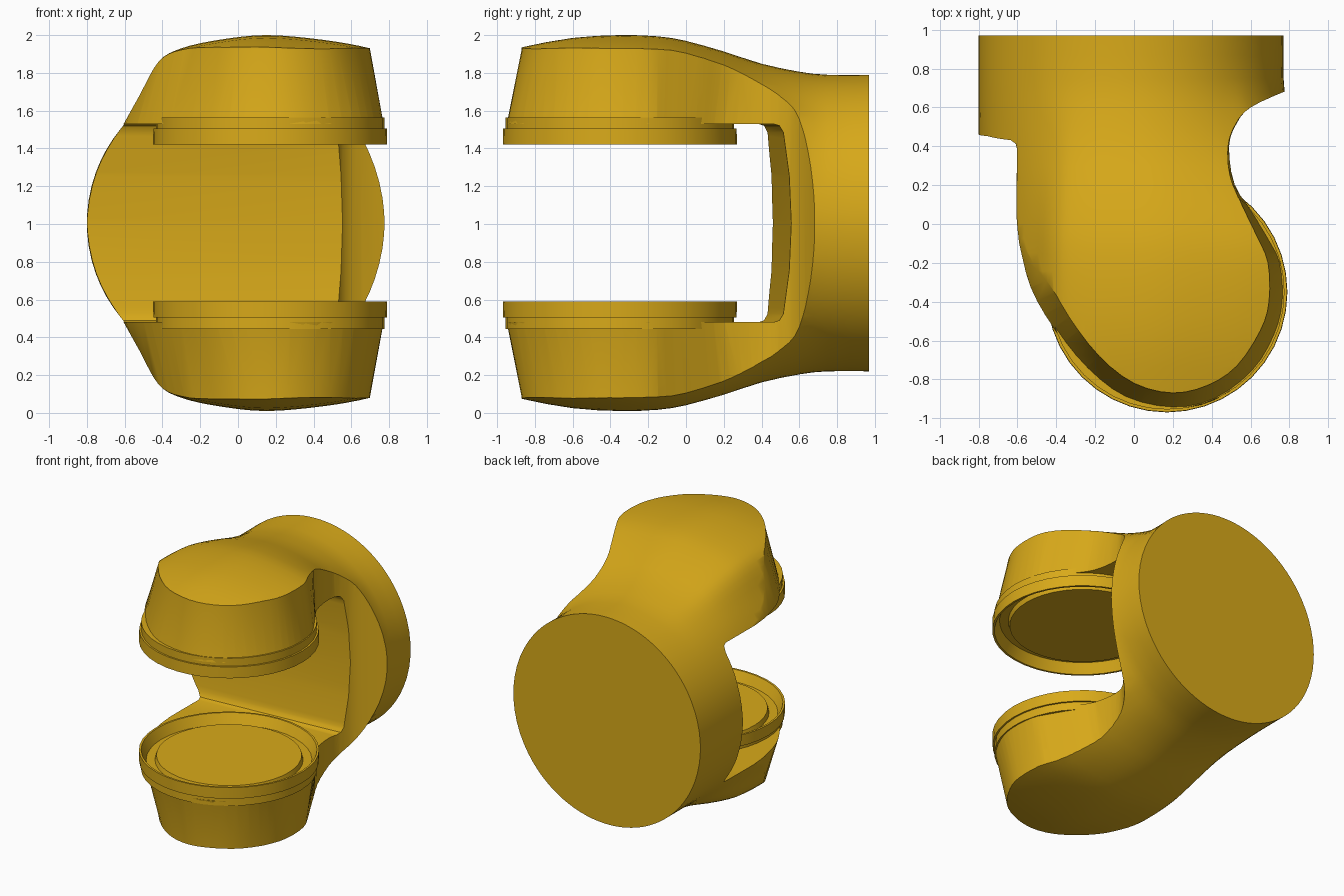
import bpy, bmesh, math
from mathutils import Vector

if "Cube" in bpy.data.objects:
    bpy.data.objects.remove(bpy.data.objects["Cube"])

CZ = 1.005  # height of the mirror plane between the two arms
gold = bpy.data.materials.new("gold")
gold.diffuse_color = (0.69, 0.40, 0.01, 1)
gold.use_nodes = True
gold.node_tree.nodes["Principled BSDF"].inputs["Base Color"].default_value = gold.diffuse_color


def smooth(pts, n):
    """Catmull-Rom resampling of an open polyline."""
    out = []
    for i in range(len(pts) - 1):
        p0, p1, p2, p3 = (Vector(pts[min(max(k, 0), len(pts) - 1)]) for k in range(i - 1, i + 3))
        for j in range(n):
            t = j / n
            out.append(0.5 * (2 * p1 + (p2 - p0) * t + (2 * p0 - 5 * p1 + 4 * p2 - p3) * t * t
                              + (3 * p1 - p0 - 3 * p2 + p3) * t ** 3))
    return out + [Vector(pts[-1])]


def loft(name, rings):
    """Closed solid through equal-length rings, capped at both ends."""
    bm = bmesh.new()
    vs = [[bm.verts.new(p) for p in r] for r in rings]
    n = len(vs[0])
    for a, b in zip(vs, vs[1:]):
        for i in range(n):
            bm.faces.new((a[i], a[(i + 1) % n], b[(i + 1) % n], b[i]))
    bm.faces.new(vs[0])
    bm.faces.new(vs[-1])
    bmesh.ops.recalc_face_normals(bm, faces=bm.faces)
    me = bpy.data.meshes.new(name)
    bm.to_mesh(me)
    bm.free()
    ob = bpy.data.objects.new(name, me)
    bpy.context.collection.objects.link(ob)
    me.materials.append(gold)
    return ob


def shade(ob, angle=30):
    bpy.ops.object.select_all(action='DESELECT')
    ob.select_set(True)
    bpy.context.view_layer.objects.active = ob
    bpy.ops.object.shade_smooth_by_angle(angle=math.radians(angle))


def boolean(ob, cutter, op):
    bpy.context.view_layer.objects.active = ob
    m = ob.modifiers.new(op, 'BOOLEAN')
    m.object, m.operation, m.solver = cutter, op, 'EXACT'
    bpy.ops.object.modifier_apply(modifier=m.name)
    bpy.data.objects.remove(cutter)


# Body: round at the back, swelling into the domed arms at the front
half = smooth([(-.8, 0), (-.74, .27), (-.62, .5), (-.52, .68), (-.42, .855), (-.3, .925), (-.1, .97),
               (.15, .995), (.45, .97), (.70, .925), (.95, .85), (1.0, .4), (1.0, 0)], 4)
tall = half + [Vector((p.x, -p.y)) for p in half[-2:0:-1]]
stations = smooth([(-1.1, 1, .87), (-.87, 1, .935), (-.6, 1, .985), (-.35, 1, 1), (-.15, .97, 1), (0, .86, 1),
                   (.2, .6, 1), (.4, .29, 1), (.6, .08, 1), (.75, 0, 1), (.97, 0, 1)], 2)
rings = []
for y, t, s in stations:
    ring = []
    for p in tall:
        a = math.atan2(p.y, p.x)
        c = Vector((-.015 + .785 * math.cos(a), .785 * math.sin(a)))
        q = c.lerp(Vector((p.x, p.y * s)), t)
        ring.append((q.x, y, CZ + q.y))
    rings.append(ring)
body = loft("forked_body", rings)

# Plan outline, wide near the gap and narrower at the dome rims
wide = smooth([(.9, 1.1), (.9, .73), (.77, .68), (.6, .6), (.53, .52), (.49, .4), (.52, .2), (.62, .05),
               (.70, -.08), (.76, -.2), (.775, -.4), (.73, -.58), (.62, -.76), (.42, -.91), (.2, -.955),
               (-.05, -.9), (-.25, -.75), (-.42, -.54), (-.54, -.33), (-.6, -.1), (-.64, .1),
               (-.9, .45), (-.9, 1.1)], 3)
rim = smooth([(.9, 1.1), (.9, .73), (.77, .68), (.6, .6), (.52, .52), (.48, .4), (.49, .25), (.56, .08),
              (.63, -.06), (.69, -.2), (.695, -.4), (.65, -.55), (.53, -.73), (.38, -.83), (.2, -.87),
              (0, -.82), (-.18, -.68), (-.33, -.48), (-.42, -.28), (-.47, -.1), (-.55, .1),
              (-.9, .45), (-.9, 1.1)], 3)
levels = [(rim, -1.1), (rim, -.92), (wide, -.495), (wide, .495), (rim, .92), (rim, 1.1)]
plan = loft("plan_cutter", [[(p.x, p.y, CZ + z) for p in o] for o, z in levels])
boolean(body, plan, 'INTERSECT')

# Open gap between the arms, its back wall slightly slanted
top = [(-1.3, .525), (.37, .525), (.40, .515), (.42, .48), (.45, .25)]
gap_profile = top + [(.46, 0)] + [(y, -z) for y, z in reversed(top)]
gap = loft("gap_cutter", [[(x, y + .072 * (x + .8), CZ + z) for y, z in gap_profile] for x in (-1.2, 1.2)])
boolean(body, gap, 'DIFFERENCE')
shade(body)

# Facing ring seats, each a raised rim around a groove and a flat disc
SEAT = [(.02, -.47), (.02, -.56), (.605, -.56), (.605, -.5), (.618, -.5), (.62, -.415), (.605, -.415),
        (.57, -.49), (.51, -.49), (.50, -.455), (.02, -.455)]
for name, side in (("lower_ring_seat", 1), ("upper_ring_seat", -1)):
    bm = bmesh.new()
    prof = [(0, -.56)] + SEAT[2:-1] + [(0, -.455)]
    verts = [bm.verts.new((r, 0, z * side)) for r, z in prof]
    edges = [bm.edges.new(e) for e in zip(verts, verts[1:])]
    bmesh.ops.spin(bm, geom=verts + edges, cent=(0, 0, 0), axis=(0, 0, 1), angle=math.tau,
                   steps=40, use_merge=True)
    bmesh.ops.remove_doubles(bm, verts=bm.verts, dist=.0005)
    bmesh.ops.recalc_face_normals(bm, faces=bm.faces)
    me = bpy.data.meshes.new(name)
    bm.to_mesh(me)
    bm.free()
    me.materials.append(gold)
    seat = bpy.data.objects.new(name, me)
    seat.location = (.17, -.35, CZ)
    bpy.context.collection.objects.link(seat)
    shade(seat)
